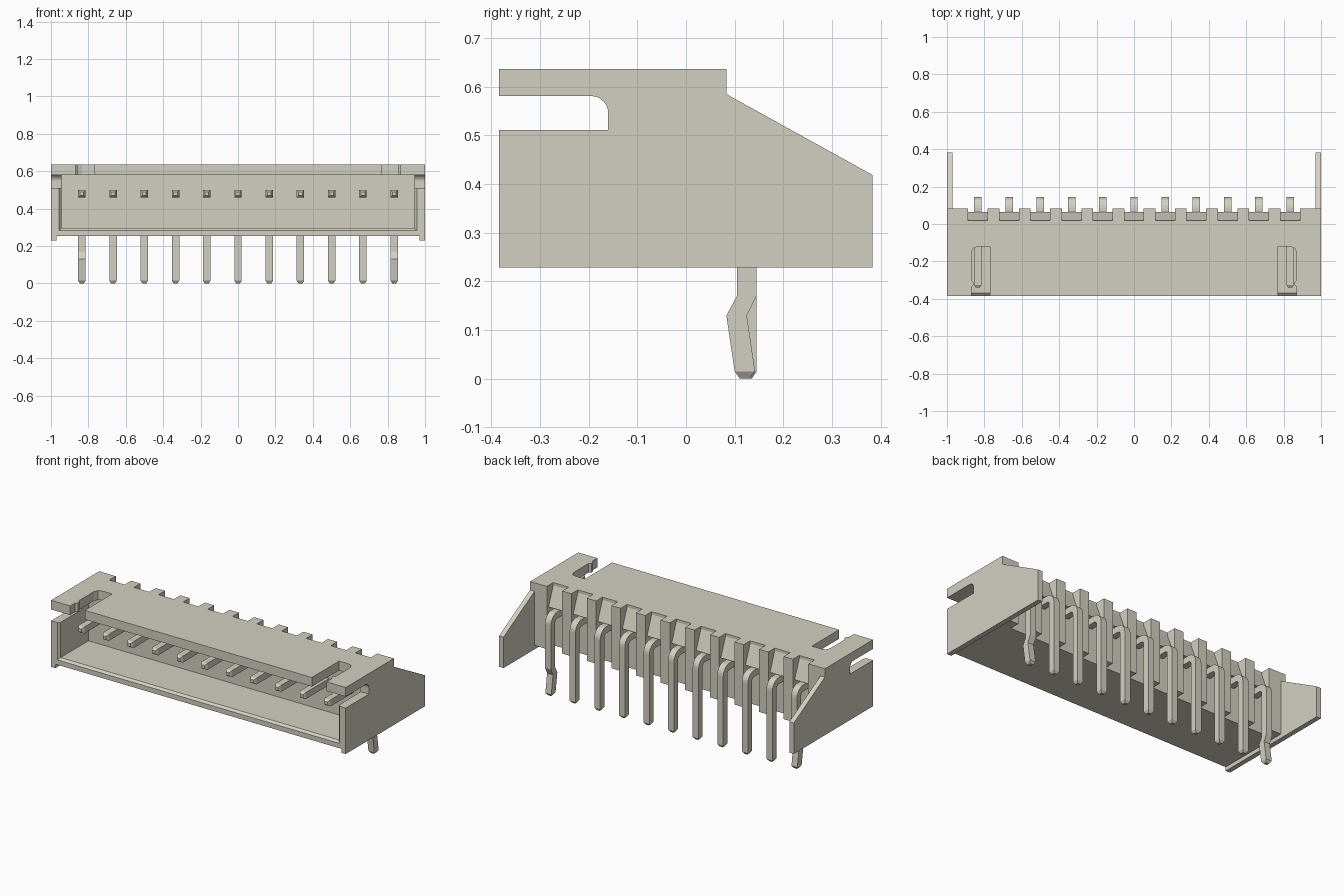
import bpy, bmesh, math

cube = bpy.data.objects.get("Cube")
if cube:
    bpy.data.objects.remove(cube, do_unlink=True)

mat = bpy.data.materials.new("warm_grey")
mat.use_nodes = True
COLOR = (0.65, 0.63, 0.54, 1.0)
mat.diffuse_color = COLOR
mat.node_tree.nodes["Principled BSDF"].inputs["Base Color"].default_value = COLOR


def loft(name, rings):
    """Skin a row of matching closed rings and cap both ends."""
    bm = bmesh.new()
    rows = [[bm.verts.new(p) for p in ring] for ring in rings]
    n = len(rows[0])
    for a, b in zip(rows, rows[1:]):
        for i in range(n):
            j = (i + 1) % n
            bm.faces.new((a[i], a[j], b[j], b[i]))
    bm.faces.new(rows[0])
    bm.faces.new(rows[-1])
    bmesh.ops.recalc_face_normals(bm, faces=bm.faces)
    me = bpy.data.meshes.new(name)
    bm.to_mesh(me)
    bm.free()
    me.materials.append(mat)
    ob = bpy.data.objects.new(name, me)
    bpy.context.collection.objects.link(ob)
    return ob


def prism_x(name, pts, x0, x1):
    return loft(name, [[(x, y, z) for y, z in pts] for x in (x0, x1)])


def prism_z(name, pts, z0, z1):
    return loft(name, [[(x, y, z) for x, y in pts] for z in (z0, z1)])


def arc(cy, cz, r, a0, a1, n):
    return [(cy + r * math.cos(math.radians(a0 + (a1 - a0) * i / n)),
             cz + r * math.sin(math.radians(a0 + (a1 - a0) * i / n))) for i in range(n + 1)]


# Housing blank: side silhouette including the rounded side slot
outline = [(-0.384, 0.229), (0.383, 0.229), (0.383, 0.419), (0.083, 0.585), (0.083, 0.637),
           (-0.384, 0.637), (-0.384, 0.581)]
outline += arc(-0.195, 0.546, 0.035, 90, 0, 8) + [(-0.16, 0.511), (-0.384, 0.511)]
housing = prism_x("housing", outline, -1, 1)


def cut(cutter):
    """Subtract a helper from the housing, then discard it."""
    cutter.hide_render = True
    mod = housing.modifiers.new("cut", "BOOLEAN")
    mod.operation = "DIFFERENCE"
    mod.solver = "EXACT"
    mod.object = cutter
    bpy.context.view_layer.objects.active = housing
    bpy.ops.object.modifier_apply(modifier=mod.name)
    bpy.data.objects.remove(cutter, do_unlink=True)


# Open space between the rear wings, and raised underside
cut(prism_x("rear_cutter", [(0.082, 0.1), (0.6, 0.1), (0.6, 0.8), (0.082, 0.8)], -0.97, 0.97))
cut(prism_x("underside_cutter", [(-0.6, 0.1), (0.6, 0.1), (0.6, 0.253), (-0.6, 0.253)], -0.97, 0.97))

# Front cavity with a chamfered mouth
mouth = [(-0.5, 0.957, 0.283), (-0.384, 0.957, 0.283), (-0.37, 0.945, 0.295), (-0.10, 0.945, 0.295)]
cut(loft("cavity_cutter", [[(-w, y, z), (w, y, z), (w, y, 0.58), (-w, y, 0.58)]
                           for y, w, z in mouth]))

# Latch slots in the top plate
slot = [(0.77, -0.5), (0.77, -0.12), (0.835, -0.12), (0.86, -0.13), (0.87, -0.155), (0.87, -0.30),
        (0.858, -0.31), (0.858, -0.325), (0.87, -0.335), (0.87, -0.5)]
for s in (-1, 1):
    cut(prism_z("slot_cutter", [(s * x, y) for x, y in slot], 0.53, 0.8))

# Rear recesses with a sloped hood over every pin
PINS = [(i - 5) * 0.167 for i in range(11)]
recess = [(0.3, 0.8), (0.02, 0.8), (0.02, 0.62), (0.065, 0.505), (0.02, 0.505), (0.02, 0.1), (0.3, 0.1)]
for x in PINS:
    cut(prism_x("recess_cutter", recess, x - 0.052, x + 0.052))

# Bent square pins; the outermost two are kinked
start = [((-0.34, 0.49), (-0.34, 0.47), 0.01), ((-0.325, 0.5), (-0.325, 0.46), 0.02)]
bend = [(o, i, 0.02) for o, i in zip(arc(0.085, 0.44, 0.06, 90, 0, 6), arc(0.085, 0.44, 0.02, 90, 0, 6))]
straight = [((0.145, 0.015), (0.105, 0.015), 0.02), ((0.135, 0), (0.115, 0), 0.01)]
kinked = [((0.145, 0.17), (0.105, 0.17), 0.02), ((0.125, 0.13), (0.083, 0.13), 0.02),
          ((0.142, 0.015), (0.10, 0.015), 0.02), ((0.131, 0), (0.111, 0), 0.01)]
for k, x in enumerate(PINS):
    stations = start + bend + (kinked if k in (0, 10) else straight)
    loft(f"pin_{k + 1}", [[(x - w, *o), (x + w, *o), (x + w, *i), (x - w, *i)] for o, i, w in stations])
